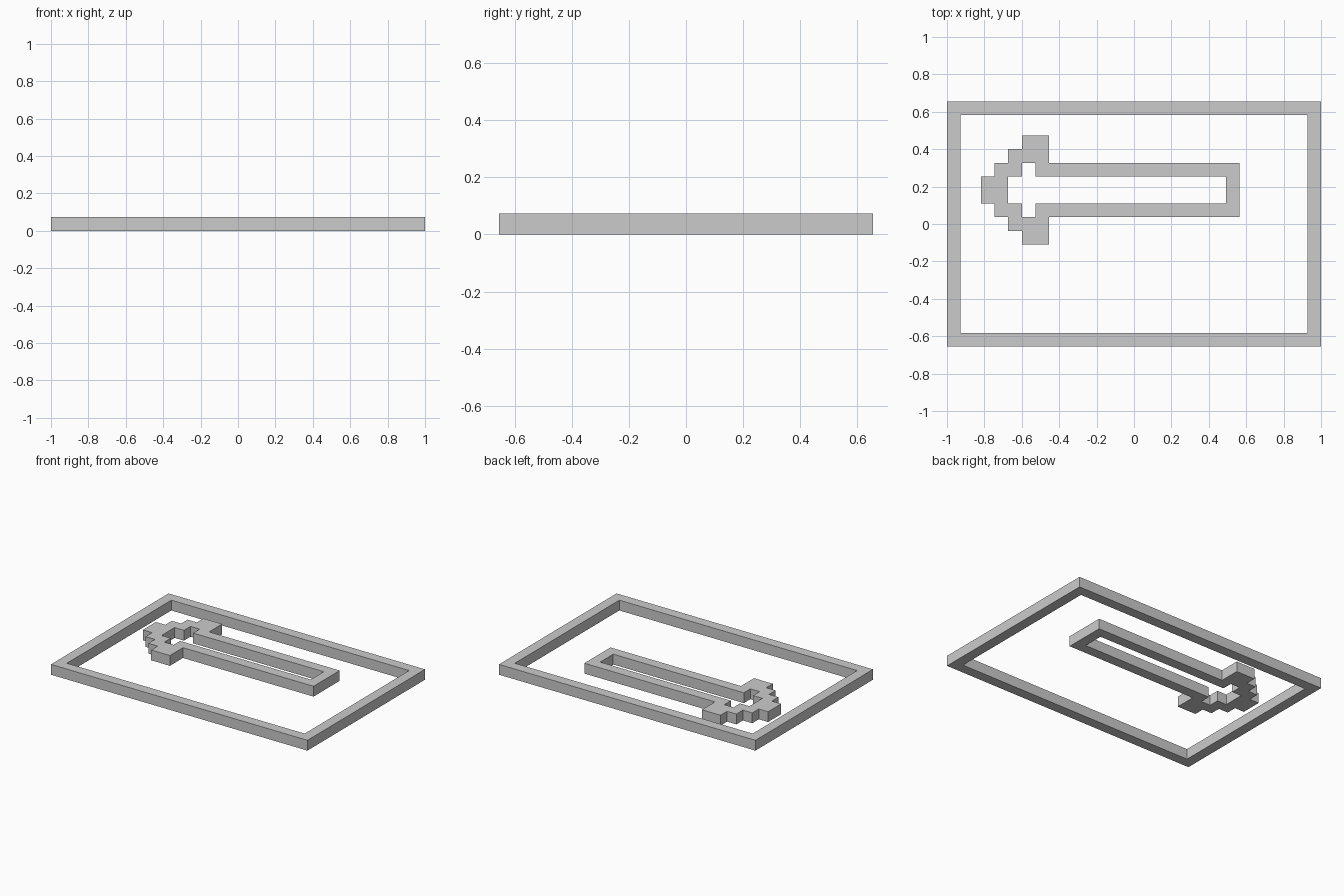
import bpy, bmesh

if "Cube" in bpy.data.objects:
    bpy.data.objects.remove(bpy.data.objects["Cube"])

U = 2 / 27.5          # bar width = one grid cell


def mirrored(half):
    """Close a half outline by mirroring it across y = 0."""
    return half + [(x, -y) for x, y in reversed(half)]


def ring_plate(name, outer, inner, y_offset=0):
    """Flat bar following an outline with a hole, one cell thick."""
    bm = bmesh.new()
    for loop in (outer, inner):
        vs = [bm.verts.new((x * U, (y + y_offset) * U, 0)) for x, y in loop]
        for a, b in zip(vs, vs[1:] + vs[:1]):
            bm.edges.new((a, b))
    bmesh.ops.triangle_fill(bm, use_beauty=True, edges=bm.edges[:], normal=(0, 0, 1))
    result = bmesh.ops.extrude_face_region(bm, geom=bm.faces[:], use_keep_orig=True)
    top = [g for g in result["geom"] if isinstance(g, bmesh.types.BMVert)]
    bmesh.ops.translate(bm, verts=top, vec=(0, 0, U))
    bmesh.ops.recalc_face_normals(bm, faces=bm.faces[:])
    mesh = bpy.data.meshes.new(name)
    bm.to_mesh(mesh)
    bm.free()
    obj = bpy.data.objects.new(name, mesh)
    bpy.context.collection.objects.link(obj)
    return obj


# Rectangular border
ring_plate("border_frame",
           mirrored([(-13.75, 9), (13.75, 9)]),
           mirrored([(-12.75, 8), (12.75, 8)]))

# Stepped arrow outline pointing to -x
arrow_outer = [(-11.25, 1), (-10.25, 1), (-10.25, 2), (-9.25, 2), (-9.25, 3),
               (-8.25, 3), (-8.25, 4), (-6.25, 4), (-6.25, 2), (7.75, 2)]
arrow_inner = [(-9.25, 1), (-8.25, 1), (-8.25, 2), (-7.25, 2), (-7.25, 1), (6.75, 1)]
ring_plate("arrow_outline", mirrored(arrow_outer), mirrored(arrow_inner), 2.5)
